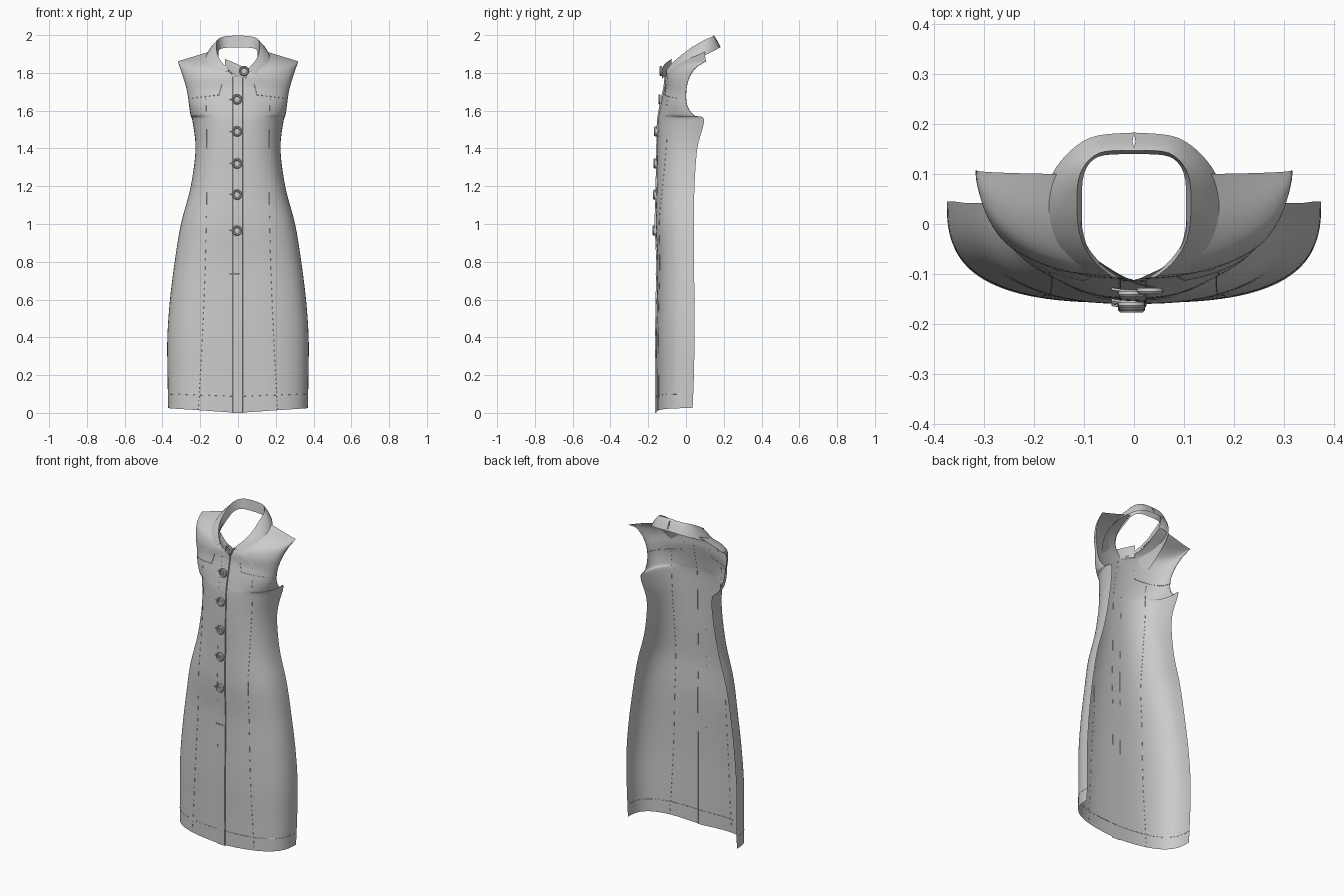
import bpy, bmesh, math
from mathutils import Vector, Matrix

if "Cube" in bpy.data.objects:
    bpy.data.objects.remove(bpy.data.objects["Cube"])

mat = bpy.data.materials.new("grey cloth")
mat.use_nodes = True
COLOUR = (0.6, 0.6, 0.6, 1)
mat.diffuse_color = COLOUR
mat.node_tree.nodes["Principled BSDF"].inputs["Base Color"].default_value = COLOUR


def smooth_path(keys, steps):
    """Catmull-Rom interpolation through tuples of any length."""
    out = []
    last = len(keys) - 1
    for i in range(last):
        quad = [keys[min(max(i + d, 0), last)] for d in (-1, 0, 1, 2)]
        for k in range(steps):
            t = k / steps
            out.append(tuple(
                b + t / 2 * (c - a + t * (2*a - 5*b + 4*c - d + t * (3*(b - c) + d - a)))
                for a, b, c, d in zip(*quad)))
    return out + [keys[-1]]


def add_object(name, bm, mirror=False):
    bmesh.ops.recalc_face_normals(bm, faces=bm.faces)
    mesh = bpy.data.meshes.new(name)
    bm.to_mesh(mesh)
    bm.free()
    mesh.materials.append(mat)
    obj = bpy.data.objects.new(name, mesh)
    bpy.context.collection.objects.link(obj)
    if mirror:
        obj.modifiers.new("Mirror", "MIRROR").merge_threshold = 0.0005
    bpy.ops.object.select_all(action="DESELECT")
    obj.select_set(True)
    bpy.context.view_layer.objects.active = obj
    bpy.ops.object.shade_smooth_by_angle(angle=math.radians(45))
    return obj


def sheet(name, rows, mirror=False):
    """Quad grid through equal-length rows of points."""
    bm = bmesh.new()
    grid = [[bm.verts.new(p) for p in row] for row in rows]
    for low, high in zip(grid, grid[1:]):
        for i in range(len(low) - 1):
            bm.faces.new((low[i], low[i + 1], high[i + 1], high[i]))
    return add_object(name, bm, mirror)


def seam(name, points, radius=0.0015):
    """Thin raised thread along a path."""
    curve = bpy.data.curves.new(name, "CURVE")
    curve.dimensions = "3D"
    curve.bevel_depth = radius
    curve.bevel_resolution = 1
    curve.materials.append(mat)
    line = curve.splines.new("POLY")
    line.points.add(len(points) - 1)
    for dot, p in zip(line.points, points):
        dot.co = (*p, 1)
    bpy.context.collection.objects.link(bpy.data.objects.new(name, curve))


# Skirt and waist: height, half width, front y, side-edge y
skirt = [(0, .37, -.157, .035), (.2, .373, -.157, .042), (.4, .374, -.158, .045),
         (.6, .36, -.155, .045), (.8, .335, -.152, .042), (1, .302, -.16, .042),
         (1.2, .25, -.155, .045), (1.4, .225, -.152, .06)]
keys = [(0, yf, z, w, ys, max(z, .025), 2.9 - .3 * z) for z, w, yf, ys in skirt]
# Chest: centre or neck edge, armhole edge, roundness
keys += [(0, -.148, 1.54, .242, .095, 1.55, 2.4), (0, -.14, 1.6, .25, .04, 1.575, 2.3),
         (0, -.128, 1.66, .258, .005, 1.63, 2.2), (0, -.113, 1.73, .268, 0, 1.7, 2),
         (.02, -.105, 1.79, .287, .015, 1.77, 1.9), (.08, -.07, 1.83, .305, .05, 1.825, 1.8),
         (.105, 0, 1.88, .314, .085, 1.85, 1.8), (.11, .1, 1.925, .316, .107, 1.862, 1.8)]
levels = smooth_path(keys, 6)


def on_body(level, t):
    xi, yi, zi, xo, yo, zo, n = level
    xi = 0 if zi < 1.731 else max(xi, 0)
    f = math.sin(t) ** (2 / n)
    g = 1 - max(math.cos(t), 0) ** (2 / n)
    return Vector((xi + (xo - xi) * f, yi + (yo - yi) * g, zi + (zo - zi) * f))


def at_x(level, x):
    ratio = min(max((x - level[0]) / (level[3] - level[0]), 0), 1)
    return on_body(level, math.asin(ratio ** (level[6] / 2)))


COLS = 32
sheet("dress_front", [[on_body(v, math.pi / 2 * i / COLS) for i in range(COLS + 1)]
                      for v in levels], mirror=True)

# Overlapping button placket
centre = [v for v in levels if v[2] < 1.79]
sheet("button_placket", [[(-.03, v[1] + .001, v[2]), (-.027, v[1] - .003, v[2]),
                          (.024, v[1] - .006, v[2]), (.026, v[1] + .002, v[2])]
                         for v in centre])


# Folded collar, from centre back to front point: stand base, fold, outer edge
base = [(0, .14, 1.935), (.07, .135, 1.932), (.1, .1, 1.92), (.104, .03, 1.885),
        (.1, -.03, 1.85), (.07, -.075, 1.82), (.03, -.108, 1.79)]
fold = [(0, .147, 1.998), (.07, .142, 1.993), (.108, .1, 1.975), (.114, .03, 1.935),
        (.106, -.03, 1.89), (.08, -.075, 1.85), (.045, -.105, 1.815)]
edge = [(0, .183, 1.937), (.09, .172, 1.93), (.155, .115, 1.9), (.183, .04, 1.865),
        (.188, -.02, 1.825), (.18, -.06, 1.78), (.16, -.092, 1.735)]
rails = []
for b, f, e in zip(*(smooth_path(r, 5) for r in (base, fold, edge))):
    b, f, e = Vector(b), Vector(f), Vector(e)
    bulge = Vector((f.x - b.x + .006, 0, .008))
    top = f + (e - f) * .15 + Vector((0, 0, .004))
    rails.append([b, (b + f) / 2, f, top, (f + e) / 2 + bulge * .5, e])
sheet("collar", rails, mirror=True)

# Collar band end that carries the top button
tab = smooth_path([(-.07, -.075, 1.83), (-.03, -.1, 1.822), (.01, -.118, 1.812),
                   (.045, -.126, 1.805)], 4)
sheet("collar_tab", [[(x, y, z - .035), (x, y - .004, z), (x, y, z + .03 - x * .2)]
                     for x, y, z in tab])

# Seams and hem stitching on both halves
for side, s in (("left", 1), ("right", -1)):
    flip = Matrix.Diagonal((s, 1, 1))
    body = [v for v in levels if v[2] < 1.69]
    seam(side + "_princess_seam",
         [flip @ at_x(v, .21 - .045 * math.sin(math.pi * min(v[2] / 2.6, 1)))
          for v in body], .001)
    seam(side + "_armhole_edge", [flip @ on_body(v, math.pi / 2) for v in levels if v[5] > 1.54])
    hem = min(levels, key=lambda v: abs(v[2] - .09))
    seam(side + "_hem_stitch", [flip @ on_body(hem, math.pi / 2 * i / COLS)
                                for i in range(COLS + 1)], .001)
    yoke = min(levels, key=lambda v: abs(v[2] - 1.69))
    flap = [at_x(yoke, .1 + .165 * i / 10) for i in range(11)]
    flap.insert(0, at_x(levels[levels.index(yoke) + 5], .085))
    seam(side + "_yoke_seam", [flip @ p for p in flap])


def button(name, x, y, z):
    """Lathed button with raised rim and four small thread dots."""
    bm = bmesh.new()
    profile = [(0, -.006), (.015, -.006), (.018, -.011), (.023, -.012), (.027, -.007),
               (.026, 0), (0, 0)]
    verts = [bm.verts.new((r, d, 0)) for r, d in profile]
    edges = [bm.edges.new(pair) for pair in zip(verts, verts[1:])]
    bmesh.ops.spin(bm, geom=verts + edges, axis=(0, 1, 0), cent=(0, 0, 0),
                   angle=math.tau, steps=24)
    bmesh.ops.remove_doubles(bm, verts=bm.verts, dist=.0001)
    for dx in (-.005, .005):
        for dz in (-.005, .005):
            bmesh.ops.create_cube(bm, size=.005, matrix=Matrix.Translation((dx, -.007, dz)))
    bmesh.ops.translate(bm, verts=bm.verts, vec=(x, y, z))
    add_object(name, bm)


def front_y(z):
    return min(levels, key=lambda v: abs(v[2] - z))[1]


# Buttons and buttonholes; the lowest hole has no button
heights = (.965, 1.155, 1.32, 1.49, 1.66)
for i, z in enumerate(heights):
    button("button_%d" % (i + 1), -.005, front_y(z) - .006, z)
button("top_button", .032, -.128, 1.81)
for i, z in enumerate((.735,) + heights):
    y = front_y(z) - .006
    seam("buttonhole_%d" % (i + 1), [(-.045, y + .004, z), (-.02, y, z), (.008, y, z)], .003)
